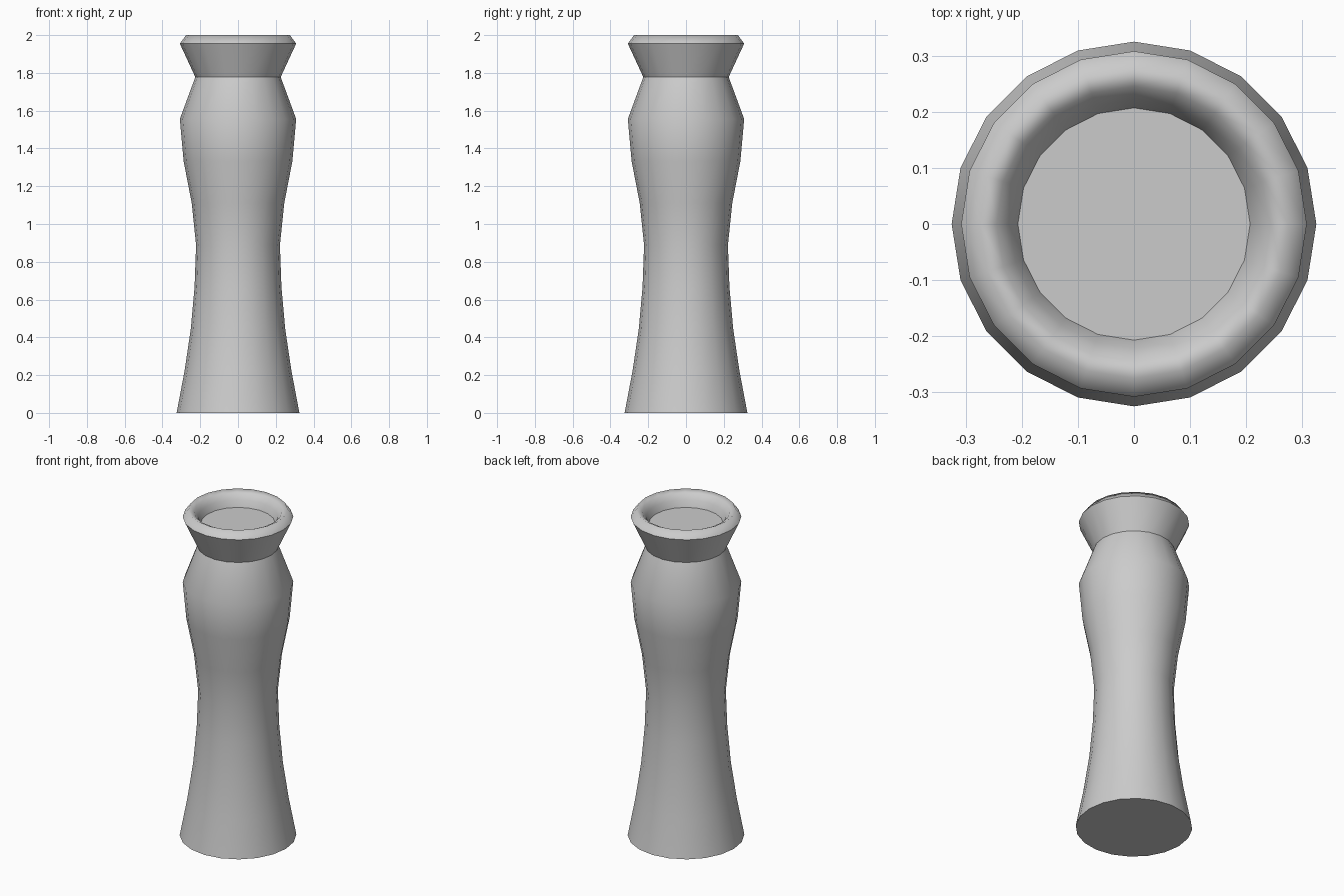
import bpy, bmesh, math

if "Cube" in bpy.data.objects:
    bpy.data.objects.remove(bpy.data.objects["Cube"])

SIDES = 20

# Outer body and flared lip, then over the rounded rim into the shallow recess (radius, height)
profile = [
    (0.325, 0.0), (0.283, 0.222), (0.25, 0.444), (0.23, 0.667), (0.222, 0.889),
    (0.245, 1.111), (0.288, 1.333), (0.308, 1.556), (0.226, 1.778),
    (0.308, 1.955), (0.275, 2.0), (0.245, 1.985), (0.222, 1.955), (0.207, 1.915),
]
# Rings that stay crisp: foot, neck, lip edge, recess floor
sharp_rings = {0, 8, 9, len(profile) - 1}

bm = bmesh.new()
rings = []
for r, z in profile:
    rings.append([bm.verts.new((r * math.cos(2 * math.pi * i / SIDES),
                                r * math.sin(2 * math.pi * i / SIDES), z))
                  for i in range(SIDES)])

# Side walls
for a, b in zip(rings, rings[1:]):
    for i in range(SIDES):
        j = (i + 1) % SIDES
        bm.faces.new((a[i], a[j], b[j], b[i])).smooth = True

# Base and recess floor
bm.faces.new(rings[0][::-1])
bm.faces.new(rings[-1])

for k in sharp_rings:
    for i in range(SIDES):
        bm.edges.get((rings[k][i], rings[k][(i + 1) % SIDES])).smooth = False

mesh = bpy.data.meshes.new("vase")
bm.to_mesh(mesh)
bm.free()
vase = bpy.data.objects.new("vase", mesh)
bpy.context.collection.objects.link(vase)
